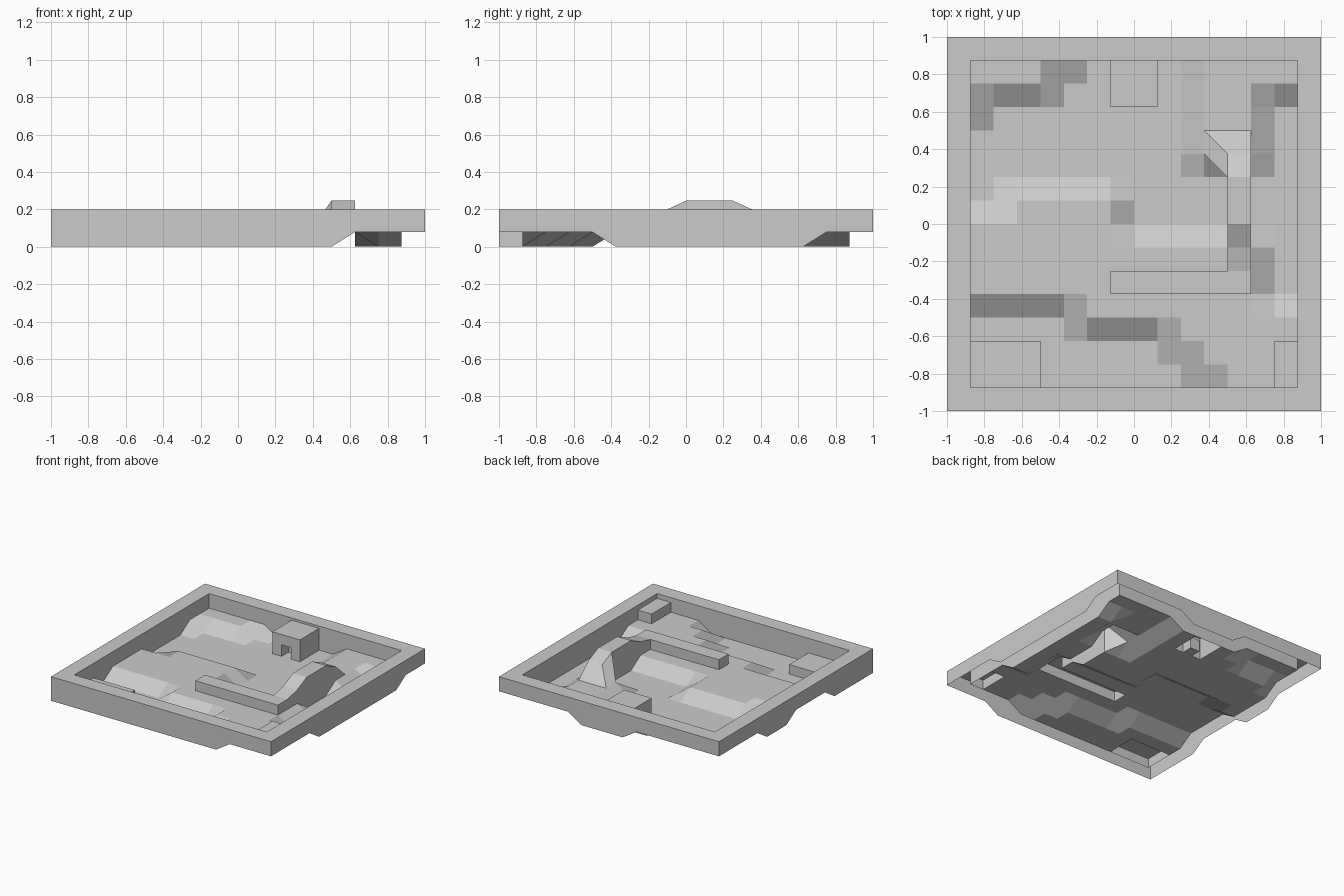
import bpy, bmesh
from mathutils import Vector

if "Cube" in bpy.data.objects:
    bpy.data.objects.remove(bpy.data.objects["Cube"])

H = 0.078          # height of the raised ground
RIM = 0.198        # top of the border wall
UP = (0, 0, 1)


def c(i):
    return -1 + i / 8      # grid index (0..16) to coordinate


# Ground is low (0) or high (H): last high/low grid rows for each column 0..16
SOUTH_LOW = [4, 4, 4, 4, 4, 4, 3, 3, 3, 3, 2, 1, 0, -1, -1, -1, -1]
MID_HIGH = [8, 8, 8, 9, 9, 9, 9, 9, 7, 7, 7, 7, 7, 7, 4, 4, 4]
NORTH_HIGH = [12, 13, 14, 14, 14, 15, 16, 99, 99, 99, 99, 11, 11, 11, 14, 14, 14]


def ground(i, j):
    return H if SOUTH_LOW[i] < j <= MID_HIGH[i] or j >= NORTH_HIGH[i] else 0


def on_ground(i, j):
    return (c(i), c(j), ground(i, j))


class Part:
    """Collects polygons, each facing a given direction."""

    def __init__(self, name):
        self.name, self.bm = name, bmesh.new()

    def face(self, pts, facing):
        keep = []
        for p in map(Vector, pts):
            if all((p - q).length > 1e-5 for q in keep):
                keep.append(p)
        if len(keep) < 3:
            return
        f = self.bm.faces.new([self.bm.verts.new(p) for p in keep])
        f.normal_update()
        if f.normal.dot(Vector(facing)) < 0:
            f.normal_flip()

    def done(self):
        bmesh.ops.remove_doubles(self.bm, verts=self.bm.verts, dist=1e-5)
        me = bpy.data.meshes.new(self.name)
        self.bm.to_mesh(me)
        self.bm.free()
        bpy.context.collection.objects.link(bpy.data.objects.new(self.name, me))


def block(part, cells, top, open_to=()):
    """Raise a set of cells to top(i, j), with sides down to the ground."""
    for i, j in cells:
        ring = [(i, j), (i + 1, j), (i + 1, j + 1), (i, j + 1)]
        part.face([(c(a), c(b), top(a, b)) for a, b in ring], UP)
        for k, d in enumerate([(0, -1), (1, 0), (0, 1), (-1, 0)]):
            n = (i + d[0], j + d[1])
            if n in cells or n in open_to:
                continue
            (a, b), (e, f) = ring[k], ring[(k + 1) % 4]
            part.face([(c(a), c(b), top(a, b)), (c(e), c(f), top(e, f)),
                       on_ground(e, f), on_ground(a, b)], (*d, 0))


def cells(i0, i1, j0, j1):
    return {(i, j) for i in range(i0, i1) for j in range(j0, j1)}


walk = cells(7, 13, 5, 6) | cells(12, 13, 6, 10)
ramp = cells(11, 13, 10, 12)
hut = cells(7, 9, 13, 15)
low_block = cells(1, 4, 1, 3)
tall_block = cells(14, 15, 1, 3)

# Ground tiles, left open under every raised part
p = Part("ground")
taken = walk | ramp | hut | low_block | tall_block
for i, j in sorted(cells(1, 15, 1, 15) - taken):
    p.face([on_ground(i, j), on_ground(i + 1, j),
            on_ground(i + 1, j + 1), on_ground(i, j + 1)], UP)
p.face([on_ground(11, 10), on_ground(12, 10), on_ground(11, 11)], UP)
p.done()

# Border wall: outer skirt, flat top, inner skirt, open underneath
p = Part("border_wall")
sides = [(lambda k, e: (k, e), (0, -1)), (lambda k, e: (16 - k, 16 - e), (0, 1)),
         (lambda k, e: (e, k), (-1, 0)), (lambda k, e: (16 - e, 16 - k), (1, 0))]
for at, d in sides:
    def lip(k, e):
        a, b = at(k, e)
        return (c(a), c(b), RIM)
    for k in range(16):
        p.face([lip(k, 0), lip(k + 1, 0), on_ground(*at(k + 1, 0)), on_ground(*at(k, 0))], (*d, 0))
    for k in range(1, 15):
        p.face([lip(k, 1), lip(k + 1, 1), on_ground(*at(k + 1, 1)), on_ground(*at(k, 1))],
               (-d[0], -d[1], 0))
    p.face([lip(0, 0), lip(16, 0), lip(15, 1), lip(1, 1)], UP)
p.done()

# Raised walkway that climbs northwards
climb = {7: 0.188, 8: 0.246, 9: 0.246, 10: 0.246}
p = Part("walkway")
block(p, walk, lambda i, j: climb.get(j, 0.16), ramp)
p.done()

# Ramp at the end of the walkway, flaring to the left
p = Part("ramp")
a, a2 = (0.5, 0.25, 0.246), (0.625, 0.25, 0.246)
b, b2 = (0.5, 0.375, 0.19), (0.625, 0.375, 0.19)
e, e2 = on_ground(11, 12), on_ground(13, 12)
foot = on_ground(11, 11)
p.face([a, a2, b2, b], UP)
p.face([b, b2, e2, e], UP)
p.face([foot, a, b, e], UP)
p.face([foot, on_ground(12, 10), a], (-1, -1, 0))
p.face([a2, b2, on_ground(13, 11), on_ground(13, 10)], (1, 0, 0))
p.face([b2, e2, on_ground(13, 11)], (1, 0, 0))
p.done()

# Plain blocks in the front corners
for name, area, top in [("low_block", low_block, H), ("tall_block", tall_block, 0.158)]:
    p = Part(name)
    block(p, area, lambda i, j: top)
    p.done()

# Hut with a recessed doorway in its front
p = Part("hut")
T, W, D, y0 = 0.18, 0.042, 0.095, 0.625
y1 = y0 + 0.09
block(p, hut, lambda i, j: T, cells(7, 9, 12, 13))
for s in (-1, 1):
    p.face([(s * .125, y0, 0), (s * .125, y0, T), (s * W, y0, T), (s * W, y0, 0)], (0, -1, 0))
    p.face([(s * W, y0, 0), (s * W, y0, D), (s * W, y1, D), (s * W, y1, 0)], (-s, 0, 0))
p.face([(-W, y0, D), (W, y0, D), (W, y0, T), (-W, y0, T)], (0, -1, 0))
p.face([(-W, y0, D), (W, y0, D), (W, y1, D), (-W, y1, D)], (0, 0, -1))
p.face([(-W, y1, 0), (W, y1, 0), (W, y1, D), (-W, y1, D)], (0, -1, 0))
p.face([(-W, y0, 0), (W, y0, 0), (W, y1, 0), (-W, y1, 0)], UP)
p.done()
